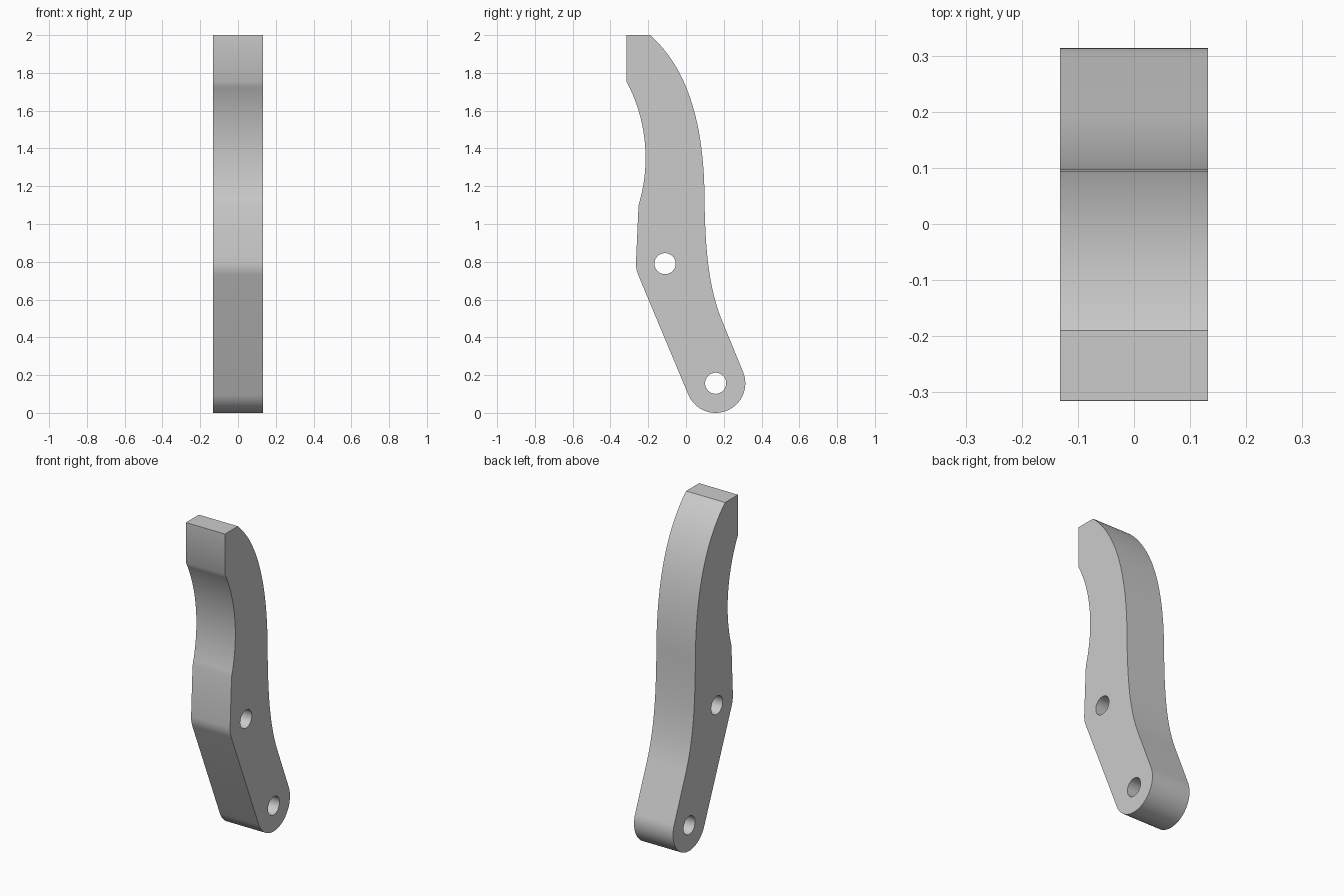
import bpy, bmesh
from math import cos, sin, radians, tau
from mathutils import Vector
from mathutils.geometry import interpolate_bezier

if "Cube" in bpy.data.objects:
    bpy.data.objects.remove(bpy.data.objects["Cube"])

HALF_WIDTH = 0.132
HOLE_RADIUS = 0.056
UPPER_PIVOT = (-0.111, 0.79)
LOWER_PIVOT = (0.157, 0.157)


def arc(center, radius, start, end, steps):
    """Points (y, z) along an arc, angles in degrees."""
    angles = [radians(start + (end - start) * i / steps) for i in range(steps + 1)]
    return [(center[0] + radius * cos(a), center[1] + radius * sin(a)) for a in angles]


def bezier(a, b, c, d, steps=20):
    pts = interpolate_bezier(*(Vector((*p, 0)) for p in (a, b, c, d)), steps)
    return [(p.x, p.y) for p in pts]


def add_loop(bm, points):
    verts = [bm.verts.new((-HALF_WIDTH, y, z)) for y, z in points]
    for i, v in enumerate(verts):
        bm.edges.new((v, verts[(i + 1) % len(verts)]))


# Side outline: back curves, rounded foot, knee, concave front, flat tip
outline = bezier((-0.19, 2), (-0.02, 1.85), (0.085, 1.6), (0.097, 1.2))
outline += bezier((0.097, 1.2), (0.1, 0.95), (0.105, 0.7), (0.19, 0.49))[1:]
outline += arc(LOWER_PIVOT, 0.157, 22, -157, 36)
outline += arc(UPPER_PIVOT, 0.154, -157, -182, 6)
outline += arc((-1.075, 1.35), 0.861, -16.9, 28, 20)
outline += [(-0.315, 2)]

# Flat plate with two pivot holes
bm = bmesh.new()
add_loop(bm, outline)
for pivot in (UPPER_PIVOT, LOWER_PIVOT):
    add_loop(bm, arc(pivot, HOLE_RADIUS, 0, 360, 32)[:-1])
bmesh.ops.triangle_fill(bm, edges=bm.edges[:], use_beauty=True)

# Thicken across the width
result = bmesh.ops.extrude_face_region(bm, geom=bm.faces[:], use_keep_orig=True)
moved = [g for g in result["geom"] if isinstance(g, bmesh.types.BMVert)]
bmesh.ops.translate(bm, verts=moved, vec=(2 * HALF_WIDTH, 0, 0))
bmesh.ops.recalc_face_normals(bm, faces=bm.faces[:])

mesh = bpy.data.meshes.new("lever_arm")
bm.to_mesh(mesh)
bm.free()
lever = bpy.data.objects.new("lever_arm", mesh)
bpy.context.collection.objects.link(lever)

# Plain grey finish
grey = bpy.data.materials.new("plain_grey")
grey.use_nodes = True
color = (0.6, 0.6, 0.6, 1)
grey.diffuse_color = color
grey.node_tree.nodes["Principled BSDF"].inputs["Base Color"].default_value = color
mesh.materials.append(grey)

bpy.ops.object.select_all(action="DESELECT")
lever.select_set(True)
bpy.context.view_layer.objects.active = lever
bpy.ops.object.shade_smooth_by_angle(angle=radians(30))
